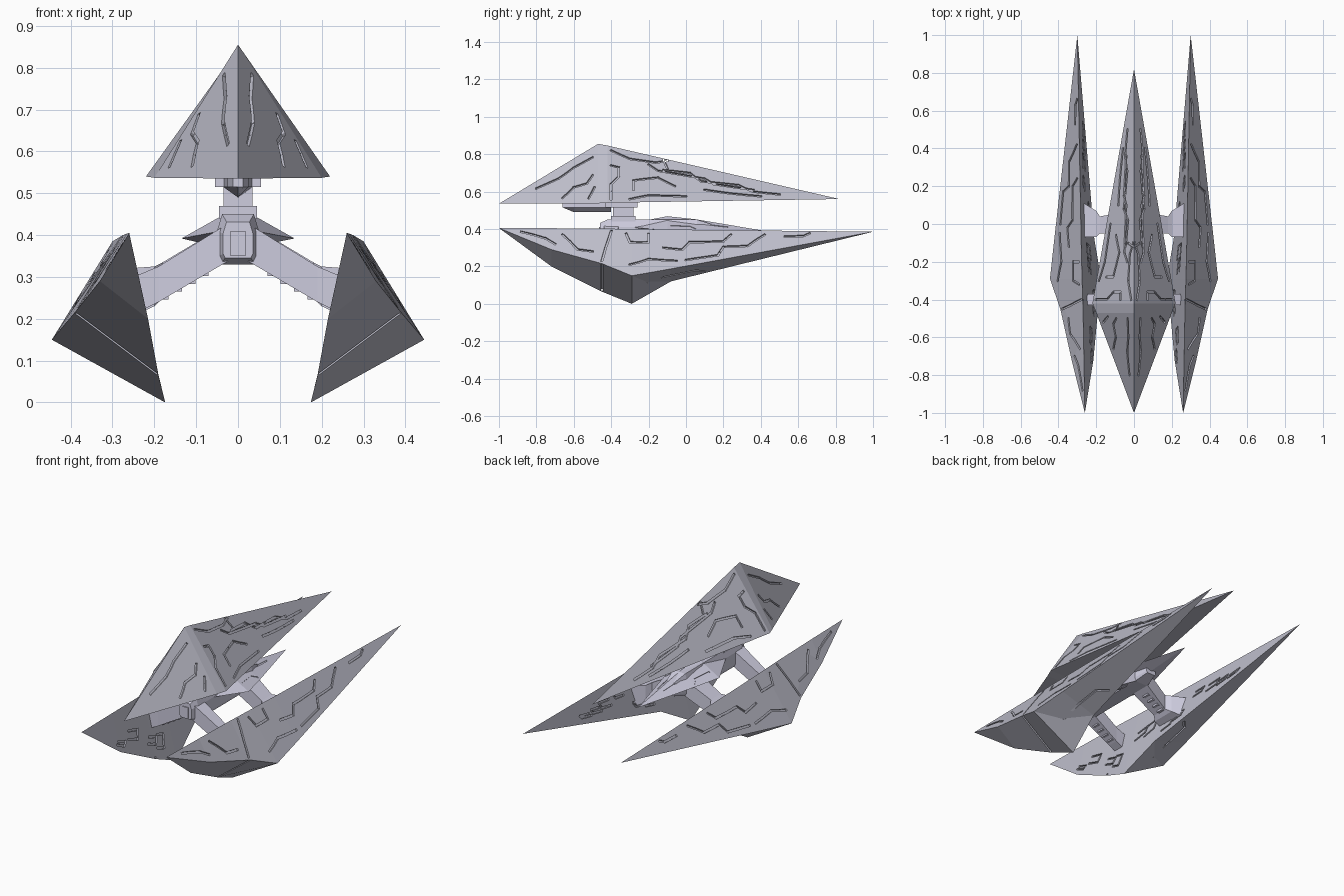
import bpy, bmesh, random
from mathutils import Vector

random.seed(4)
cube = bpy.data.objects.get("Cube")
if cube:
    bpy.data.objects.remove(cube, do_unlink=True)


def material(name, rgb):
    m = bpy.data.materials.new(name)
    m.use_nodes = True
    m.diffuse_color = (*rgb, 1)
    m.node_tree.nodes["Principled BSDF"].inputs["Base Color"].default_value = (*rgb, 1)
    return m


HULL = material("lavender grey", (0.51, 0.51, 0.59))
FRAME = material("light lavender", (0.62, 0.61, 0.74))


def finish(name, bm, mat):
    bmesh.ops.recalc_face_normals(bm, faces=bm.faces)
    mesh = bpy.data.meshes.new(name)
    bm.to_mesh(mesh)
    bm.free()
    mesh.materials.append(mat)
    obj = bpy.data.objects.new(name, mesh)
    bpy.context.collection.objects.link(obj)
    return obj


def add_loft(bm, rings):
    """Skin a row of closed cross-sections and cap both ends."""
    rows = [[bm.verts.new(p) for p in ring] for ring in rings]
    n = len(rows[0])
    for a, b in zip(rows, rows[1:]):
        for i in range(n):
            j = (i + 1) % n
            bm.faces.new((a[i], a[j], b[j], b[i]))
    bm.faces.new(rows[0])
    bm.faces.new(rows[-1])


def loft(name, rings, mat):
    bm = bmesh.new()
    add_loft(bm, rings)
    bmesh.ops.remove_doubles(bm, verts=bm.verts, dist=0.0005)
    return finish(name, bm, mat)


def box(name, lo, hi):
    return loft(name, [[(x, lo[1], lo[2]), (x, hi[1], lo[2]), (x, hi[1], hi[2]), (x, lo[1], hi[2])]
                       for x in (lo[0], hi[0])], FRAME)


def edge_at(rings, i, y):
    """End points of side i of the cross-section at y."""
    for r, s in zip(rings, rings[1:]):
        if y <= s[0].y:
            k = (y - r[0].y) / (s[0].y - r[0].y)
            j = (i + 1) % len(r)
            return r[i].lerp(s[i], k), r[j].lerp(s[j], k)


def on_side(rings, i, y, t):
    a, b = edge_at(rings, i, y)
    return a.lerp(b, t)


def by_height(rings, i, lines):
    """Turn lines of (y, z) points into (y, fraction) points on side i."""
    out = []
    for line in lines:
        ends = [edge_at(rings, i, y) for y, z in line]
        out.append([(y, min(0.97, max(0.03, (z - a.z) / (b.z - a.z))))
                    for (y, z), (a, b) in zip(line, ends)])
    return out


def mirrored(lines):
    return [[(y, 1 - t) for y, t in line] for line in lines]


def carve(obj, rings, cuts, width=0.011, depth=0.009):
    """Cut panel grooves; cuts is a list of (side, lines)."""
    bm = bmesh.new()
    for i, lines in cuts:
        for line in lines:
            for (y0, t0), (y1, t1) in zip(line, line[1:]):
                pts = [on_side(rings, i, y0 + (y1 - y0) * k / 2, t0 + (t1 - t0) * k / 2) for k in range(3)]
                for p, q in zip(pts, pts[1:]):
                    mid_y = (p.y + q.y) / 2
                    a, b = edge_at(rings, i, mid_y)
                    c, d = edge_at(rings, i, mid_y + 0.01)
                    nrm = (b - a).cross(c + d - a - b).normalized() * depth
                    along = (q - p).normalized()
                    side = nrm.cross(along).normalized() * width / 2
                    ext = along * width / 2
                    add_loft(bm, [[v - side - nrm, v + side - nrm, v + side + nrm, v - side + nrm]
                                  for v in (p - ext, q + ext)])
    cutter = finish("groove_cutter", bm, obj.data.materials[0])
    cutter.hide_render = True
    mod = obj.modifiers.new("grooves", "BOOLEAN")
    mod.operation = "DIFFERENCE"
    mod.solver = "EXACT"
    mod.use_self = True
    mod.object = cutter
    carved = obj.evaluated_get(bpy.context.evaluated_depsgraph_get())
    mesh = bpy.data.meshes.new_from_object(carved)
    obj.modifiers.clear()
    obj.data = mesh
    bpy.data.objects.remove(cutter, do_unlink=True)


def panels(count, y0, y1):
    """Random short panel outlines in (y, fraction) terms."""
    out = []
    for k in range(count):
        y = y0 + (y1 - y0) * (k + random.random() * 0.6) / count
        t, w, h = random.uniform(0.12, 0.6), random.uniform(0.04, 0.08), random.uniform(0.08, 0.2)
        out.append([(y, t), (y + w, t), (y + w + 0.015, t + h), (y + 0.015, t + h)])
    return out


# Upper hull: ridge, left edge, right edge
upper = [[Vector((0, y, top)), Vector((w, y, base)), Vector((-w, y, base))] for y, top, w, base in (
    (-1, 0.535, 0, 0.535), (-0.47, 0.855, 0.2, 0.537), (-0.42, 0.846, 0.22, 0.54), (0.82, 0.56, 0, 0.56))]
hull = loft("upper_hull", upper, HULL)
HULL_LINES = by_height(upper, 0, [
    [(-0.4, 0.82), (-0.3, 0.775), (-0.16, 0.755), (-0.1, 0.765)],
    [(-0.4, 0.74), (-0.36, 0.73), (-0.36, 0.68), (-0.4, 0.64), (-0.4, 0.56)],
    [(-0.28, 0.61), (-0.28, 0.66), (-0.15, 0.675), (-0.06, 0.63)],
    [(-0.12, 0.715), (0.02, 0.7), (0.08, 0.655), (0.28, 0.635), (0.36, 0.6), (0.5, 0.585)],
    [(-0.12, 0.77), (-0.1, 0.725)],
    [(0.1, 0.61), (0.24, 0.59), (0.4, 0.575)],
    [(-0.3, 0.56), (-0.2, 0.58), (0.0, 0.575)]])
# Spine panel and radiating front panels
HULL_LINES += [
    [(-0.2, 0.2), (-0.15, 0.3), (0.1, 0.32), (0.15, 0.45), (0.36, 0.5)],
    [(-0.5, 0.18), (-0.6, 0.2), (-0.68, 0.3), (-0.8, 0.32)],
    [(-0.5, 0.5), (-0.53, 0.62), (-0.6, 0.64), (-0.66, 0.85)],
    [(-0.49, 0.72), (-0.52, 0.9)]]
carve(hull, upper, [(0, HULL_LINES), (2, mirrored(HULL_LINES))])

# Keel block and neck beneath the upper hull
loft("hull_keel", [[(-w, y, 0.545), (w, y, 0.545), (w, y, 0.515), (0, y, low), (-w, y, 0.515)]
                   for y, w, low in ((-0.66, 0.012, 0.515), (-0.6, 0.025, 0.49), (-0.4, 0.035, 0.49))], FRAME)
box("neck_collar", (-0.055, -0.43, 0.515), (0.055, -0.26, 0.545))
box("neck_column", (-0.035, -0.39, 0.43), (0.035, -0.28, 0.53))
box("neck_base", (-0.045, -0.4, 0.44), (0.045, -0.27, 0.47))

# Central hub with tapered nose
loft("hub", [[(s * x * k, y, 0.385 + (z - 0.385) * k) for s, x, z in (
    (-1, 0.042, 0.33), (1, 0.042, 0.33), (1, 0.05, 0.345), (1, 0.05, 0.41),
    (1, 0.038, 0.45), (-1, 0.038, 0.45), (-1, 0.05, 0.41), (-1, 0.05, 0.345))]
    for y, k in ((-0.46, 0.72), (-0.42, 1), (0.06, 1), (0.14, 0.6))], FRAME)
box("hub_front_plate", (-0.018, -0.465, 0.35), (0.018, -0.45, 0.41))

# Rear dart behind the hub
dart = [[Vector((0, y, top)), Vector((w, y, mid)), Vector((0, y, low)), Vector((-w, y, mid))]
        for y, w, top, mid, low in ((-0.3, 0.04, 0.43, 0.41, 0.36), (-0.1, 0.135, 0.468, 0.392, 0.365),
                                    (0.05, 0.1, 0.452, 0.392, 0.365), (0.42, 0, 0.39, 0.39, 0.39))]
DART_LINES = [[(-0.08, 0.3), (0.05, 0.35), (0.22, 0.4)], [(-0.08, 0.65), (0.02, 0.65), (0.05, 0.85)]]
carve(loft("rear_dart", dart, FRAME), dart, [(0, DART_LINES), (3, mirrored(DART_LINES))], 0.007, 0.004)

FIN = ((-1, 0.26, 0.405, 0.26, 0.405, 0.26, 0.405), (-0.72, 0.265, 0.404, 0.33, 0.29, 0.215, 0.2),
       (-0.45, 0.27, 0.402, 0.39, 0.215, 0.19, 0.065), (-0.29, 0.275, 0.4, 0.445, 0.15, 0.174, 0),
       (-0.08, 0.28, 0.397, 0.422, 0.187, 0.21, 0.12), (1, 0.3, 0.385, 0.3, 0.385, 0.3, 0.385))
FIN_LINES = [
    [(0.42, 0.37), (0.33, 0.31), (0.2, 0.305), (0.17, 0.26), (0.0, 0.235)],
    [(0.08, 0.33), (0.2, 0.335), (0.24, 0.37)],
    [(-0.32, 0.375), (-0.3, 0.33), (-0.2, 0.33), (-0.2, 0.375)],
    [(-0.12, 0.3), (-0.02, 0.29), (0.02, 0.33), (0.08, 0.33)],
    [(-0.4, 0.39), (-0.43, 0.3), (-0.45, 0.23)],
    [(-0.66, 0.37), (-0.58, 0.29), (-0.5, 0.28)],
    [(0.53, 0.36), (0.63, 0.363), (0.66, 0.377)],
    [(-0.3, 0.21), (-0.2, 0.24), (-0.05, 0.23)],
    [(-0.88, 0.385), (-0.75, 0.35), (-0.7, 0.32)]]
LOWER_LINES = [[(-0.45, 0.04), (-0.45, 0.96)], [(-0.2, 0.5), (0.05, 0.55), (0.1, 0.8)]]
INNER_LINES = panels(12, -0.75, 0.55)

for s, side in ((1, "left"), (-1, "right")):
    # Blade-like side fin: ridge, outer chine, keel
    fin = [[Vector((s * v[k], v[0], v[k + 1])) for k in (1, 3, 5)] for v in FIN]
    carve(loft(side + "_fin", fin, HULL), fin,
          [(0, by_height(fin, 0, FIN_LINES)), (1, LOWER_LINES), (2, INNER_LINES)])

    # Front and rear arms: rings of x, y range, z range
    for name, rows in (
            ("front", ((0.02, -0.44, -0.36, 0.34, 0.43), (0.19, -0.43, -0.37, 0.24, 0.325),
                       (0.25, -0.43, -0.37, 0.21, 0.3))),
            ("rear", ((0.02, -0.05, 0.07, 0.34, 0.43), (0.18, -0.05, 0.04, 0.25, 0.335),
                      (0.2, -0.07, 0.07, 0.23, 0.325), (0.265, -0.07, 0.11, 0.2, 0.32)))):
        loft(f"{side}_{name}_arm", [[(s * x, a, c), (s * x, b, c), (s * x, b, d), (s * x, a, d)]
                                    for x, a, b, c, d in rows], FRAME)
        # Small studs under the arm
        y = (rows[0][1] + rows[0][2]) / 2
        for k in range(4):
            x, z = 0.07 + k * 0.032, 0.305 - k * 0.0185
            box(f"{side}_{name}_arm_stud_{k + 1}", (s * x, y - 0.02, z - 0.003), (s * (x + 0.015), y + 0.02, z + 0.02))
